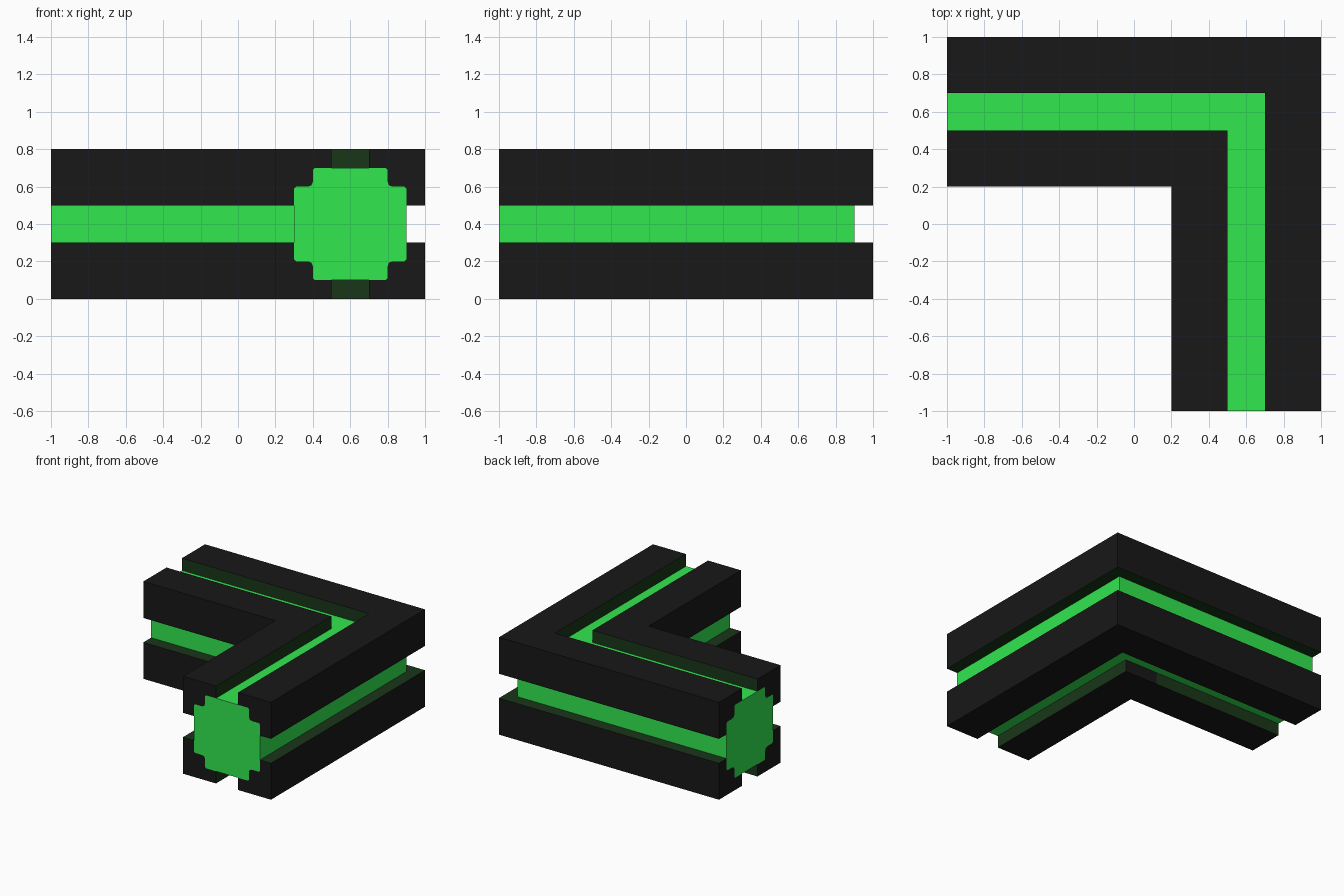
import bpy
import bmesh

if "Cube" in bpy.data.objects:
    bpy.data.objects.remove(bpy.data.objects["Cube"], do_unlink=True)


def material(name, rgb):
    m = bpy.data.materials.new(name)
    m.use_nodes = True
    m.diffuse_color = (*rgb, 1)
    m.node_tree.nodes["Principled BSDF"].inputs["Base Color"].default_value = (*rgb, 1)
    return m


BLACK = material("charcoal black", (0.0091, 0.0091, 0.0091))
GREEN = material("bright green", (0.032, 0.823, 0.080))
DARK = material("dark green", (0.0097, 0.037, 0.0097))

CX, CZ = 0.6, 0.4  # centre line of the bent beam

# Stepped edge of the core in one quadrant, with softened corners
STEP = [(0.3, 0.19), (0.29, 0.2), (0.225, 0.2), (0.207, 0.207),
        (0.2, 0.225), (0.2, 0.29), (0.19, 0.3)]


def sweep(name, profile, mats, edge_mats=None):
    """Sweep a closed (offset, height) profile round the mitred right angle."""
    bm = bmesh.new()
    stations = [
        lambda o: (CX + o, -1),
        lambda o: (CX + o, CX + o),
        lambda o: (-1, CX + o),
    ]
    rings = [[bm.verts.new((*s(u), CZ + v)) for u, v in profile] for s in stations]
    n = len(profile)
    for a, b in zip(rings, rings[1:]):
        for i in range(n):
            j = (i + 1) % n
            f = bm.faces.new((a[i], a[j], b[j], b[i]))
            f.material_index = (edge_mats or {}).get(i, 0)
    bm.faces.new(rings[0])
    bm.faces.new(rings[-1])
    bmesh.ops.recalc_face_normals(bm, faces=bm.faces[:])
    me = bpy.data.meshes.new(name)
    bm.to_mesh(me)
    bm.free()
    for m in mats:
        me.materials.append(m)
    ob = bpy.data.objects.new(name, me)
    bpy.context.collection.objects.link(ob)
    return ob


# Green core: the quadrant step mirrored into a closed outline
core = []
for su, sv in ((1, 1), (-1, 1), (-1, -1), (1, -1)):
    pts = [(su * u, sv * v) for u, v in STEP]
    core += pts if su * sv > 0 else pts[::-1]
sweep("glowing_core", core, [GREEN])

# Four black rails around the core, with dark green groove walls
rail = [(0.4, 0.1), (0.4, 0.4), (0.1, 0.4), (0.1, 0.3)] + STEP[::-1] + [(0.3, 0.1)]
walls = {2: 1, len(rail) - 1: 1}
rails = {}
for su, side in ((1, "outer"), (-1, "inner")):
    for sv, level in ((1, "upper"), (-1, "lower")):
        name = f"{level}_{side}_rail"
        rails[name] = sweep(name, [(su * u, sv * v) for u, v in rail], [BLACK, DARK], walls)

# Short black stretch of groove wall beside the bend, under the lower inner rail
me = rails["lower_inner_rail"].data
bm = bmesh.new()
bm.from_mesh(me)
wall = [f for f in bm.faces if f.normal.y > 0.9 and f.calc_center_median().z < 0.1]
geom = wall + [e for f in wall for e in f.edges] + [v for f in wall for v in f.verts]
bmesh.ops.bisect_plane(bm, geom=list(set(geom)), plane_co=(0.2, 0, 0), plane_no=(1, 0, 0))
for f in bm.faces:
    c = f.calc_center_median()
    if f.normal.y > 0.9 and c.z < 0.1 and c.x > 0.2:
        f.material_index = 0
bm.to_mesh(me)
bm.free()
